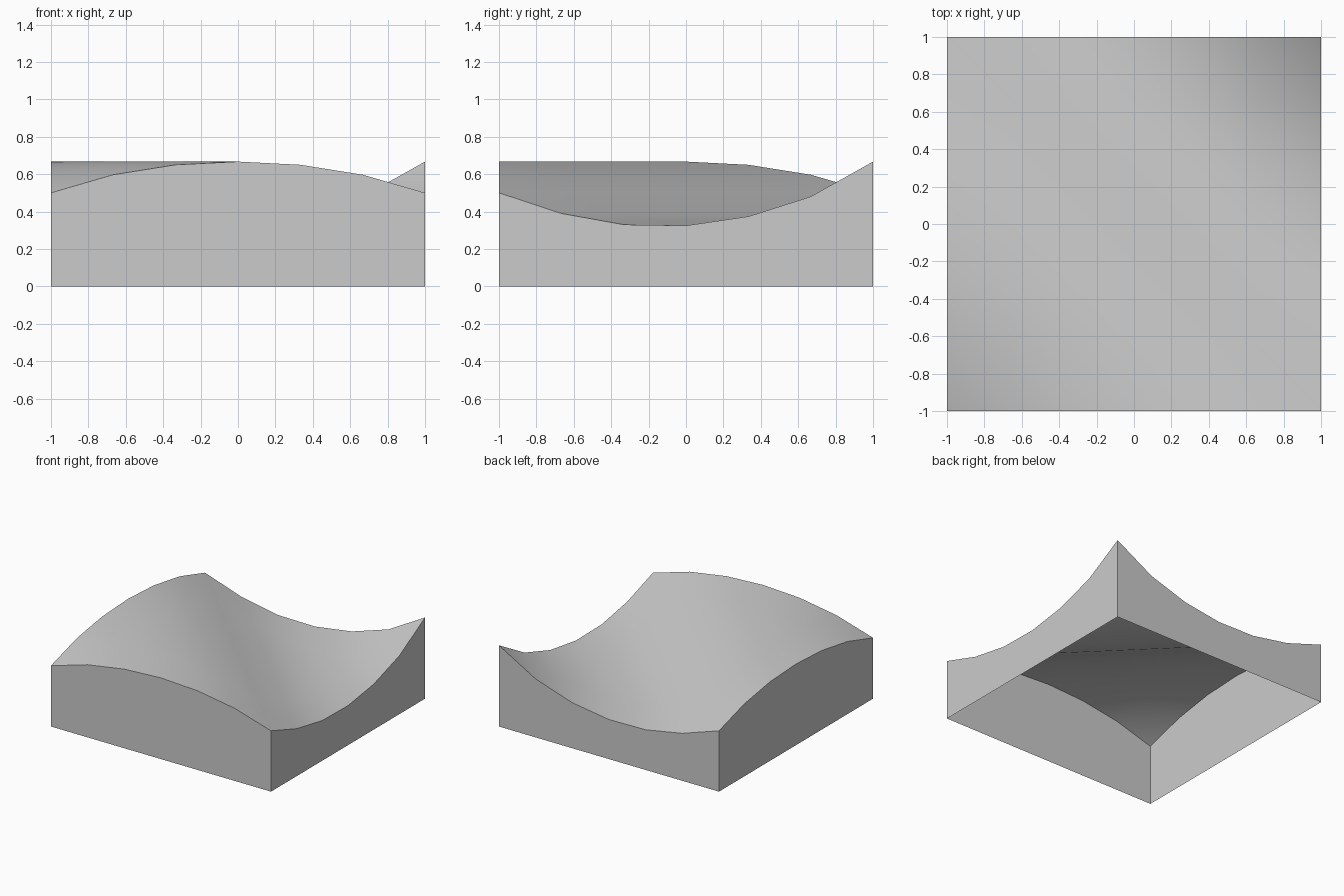
import bpy
import bmesh
import math

cube = bpy.data.objects.get("Cube")
if cube:
    bpy.data.objects.remove(cube, do_unlink=True)

GREY = (0.6, 0.6, 0.6, 1.0)
grey = bpy.data.materials.new("plain grey")
grey.use_nodes = True
grey.diffuse_color = GREY
grey.node_tree.nodes["Principled BSDF"].inputs["Base Color"].default_value = GREY

# Wave height along the diagonal, from the front right to the back left corner
WAVE = [0.5, 0.597, 0.65, 0.667, 0.65, 0.597, 0.5,
        0.39, 0.33, 0.325, 0.374, 0.48, 0.667]
N = 6

bm = bmesh.new()


def vert(i, j, z):
    return bm.verts.new((2 * i / N - 1, 2 * j / N - 1, z))


# Wavy top, split along the level lines of the wave
top = [[vert(i, j, WAVE[i + j]) for j in range(N + 1)] for i in range(N + 1)]
for i in range(N):
    for j in range(N):
        a, b = top[i][j], top[i + 1][j]
        c, d = top[i + 1][j + 1], top[i][j + 1]
        bm.faces.new((a, b, d))
        bm.faces.new((b, c, d))

# Four side walls down to the ground, open underneath
rim = ([(k, 0) for k in range(N)] + [(N, k) for k in range(N)]
       + [(N - k, N) for k in range(N)] + [(0, N - k) for k in range(N)])
base = [vert(i, j, 0) for i, j in rim]
for k, (i, j) in enumerate(rim):
    n = (k + 1) % len(rim)
    p, q = rim[n]
    bm.faces.new((base[k], base[n], top[p][q], top[i][j]))

mesh = bpy.data.meshes.new("wavy_block")
bm.to_mesh(mesh)
bm.free()
mesh.materials.append(grey)
block = bpy.data.objects.new("wavy_block", mesh)
bpy.context.collection.objects.link(block)

# Smooth wave with crisp wall edges
bpy.ops.object.select_all(action="DESELECT")
block.select_set(True)
bpy.context.view_layer.objects.active = block
bpy.ops.object.shade_smooth_by_angle(angle=math.radians(35))
